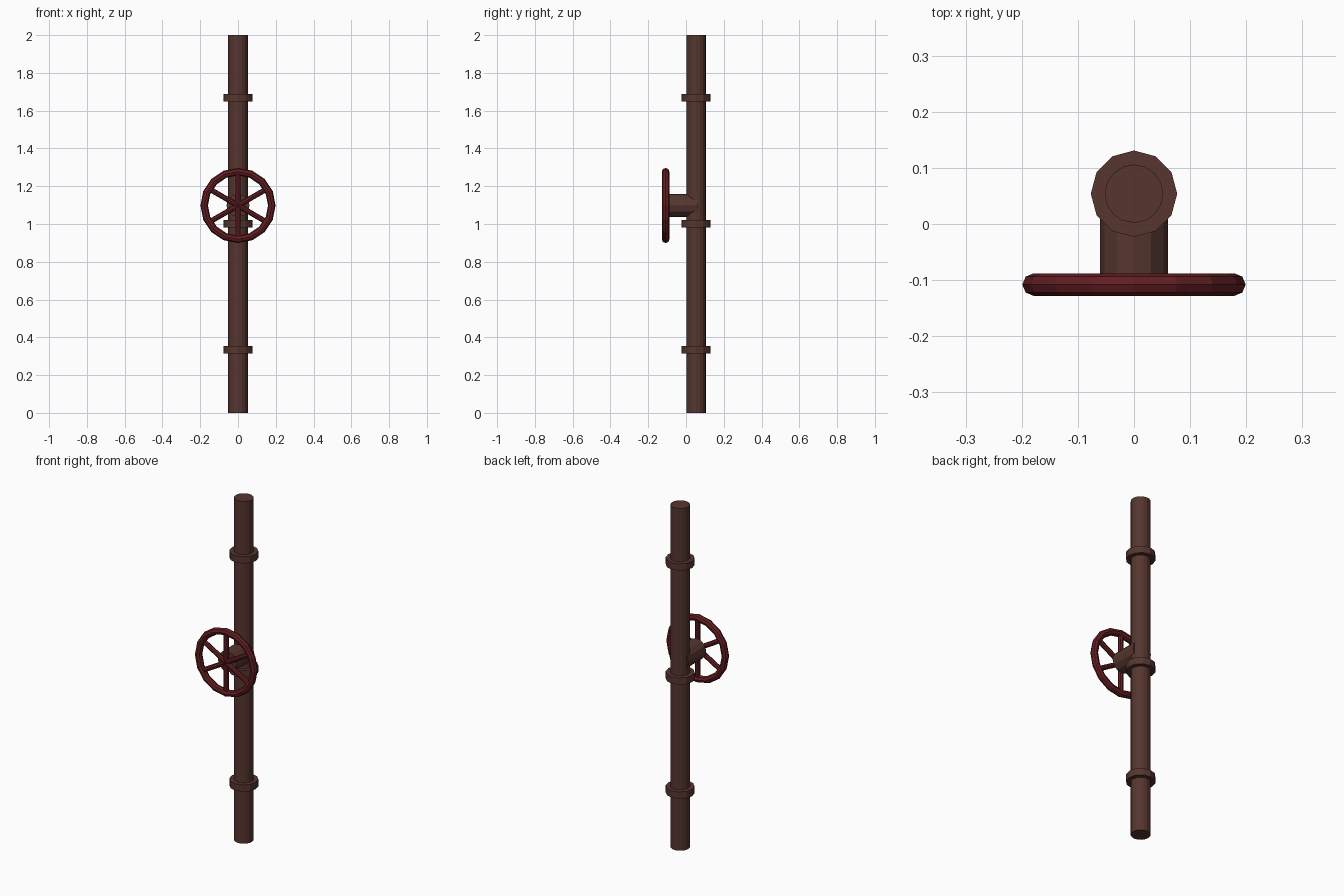
import bpy, math
from mathutils import Matrix

if "Cube" in bpy.data.objects:
    bpy.data.objects.remove(bpy.data.objects["Cube"])

def mat(name, rgb):
    m = bpy.data.materials.new(name)
    m.diffuse_color = (*rgb, 1)
    m.use_nodes = True
    m.node_tree.nodes["Principled BSDF"].inputs["Base Color"].default_value = m.diffuse_color
    return m

brown = mat("rusty_brown", (0.092, 0.036, 0.028))
red = mat("dark_red", (0.125, 0.013, 0.016))

PIPE_Y, WHEEL_Y, WHEEL_Z = 0.054, -0.108, 1.098

def finish(name, material):
    o = bpy.context.object
    o.name = name
    o.data.materials.append(material)
    return o

def cylinder(name, material, sides, radius, depth, loc, rot=(0, 0, 0)):
    bpy.ops.mesh.primitive_cylinder_add(vertices=sides, radius=radius, depth=depth,
                                        location=loc, rotation=rot)
    return finish(name, material)

# Main vertical pipe
cylinder("pipe", brown, 16, 0.052, 2.0, (0, PIPE_Y, 1))

# Coupling collars
for i in range(3):
    cylinder(f"collar_{i + 1}", brown, 12, 0.077, 0.04, (0, PIPE_Y, (1 + 2 * i) / 3 + 0.002))

# Valve stem from the pipe axis to the wheel
stem_back, stem_front = 0.064, -0.1
cylinder("valve_stem", brown, 12, 0.061, stem_back - stem_front,
         (0, (stem_back + stem_front) / 2, WHEEL_Z), (math.pi / 2, 0, 0))

# Hand wheel rim
bpy.ops.mesh.primitive_torus_add(major_segments=16, minor_segments=8,
                                 major_radius=0.179, minor_radius=0.02,
                                 location=(0, WHEEL_Y, WHEEL_Z), rotation=(math.pi / 2, 0, 0))
finish("wheel_rim", red)

# Three rods through the centre make six spokes
for i in range(3):
    cylinder(f"wheel_spoke_{i + 1}", red, 8, 0.014, 0.35,
             (0, WHEEL_Y, WHEEL_Z), (0, i * math.pi / 3, 0))
